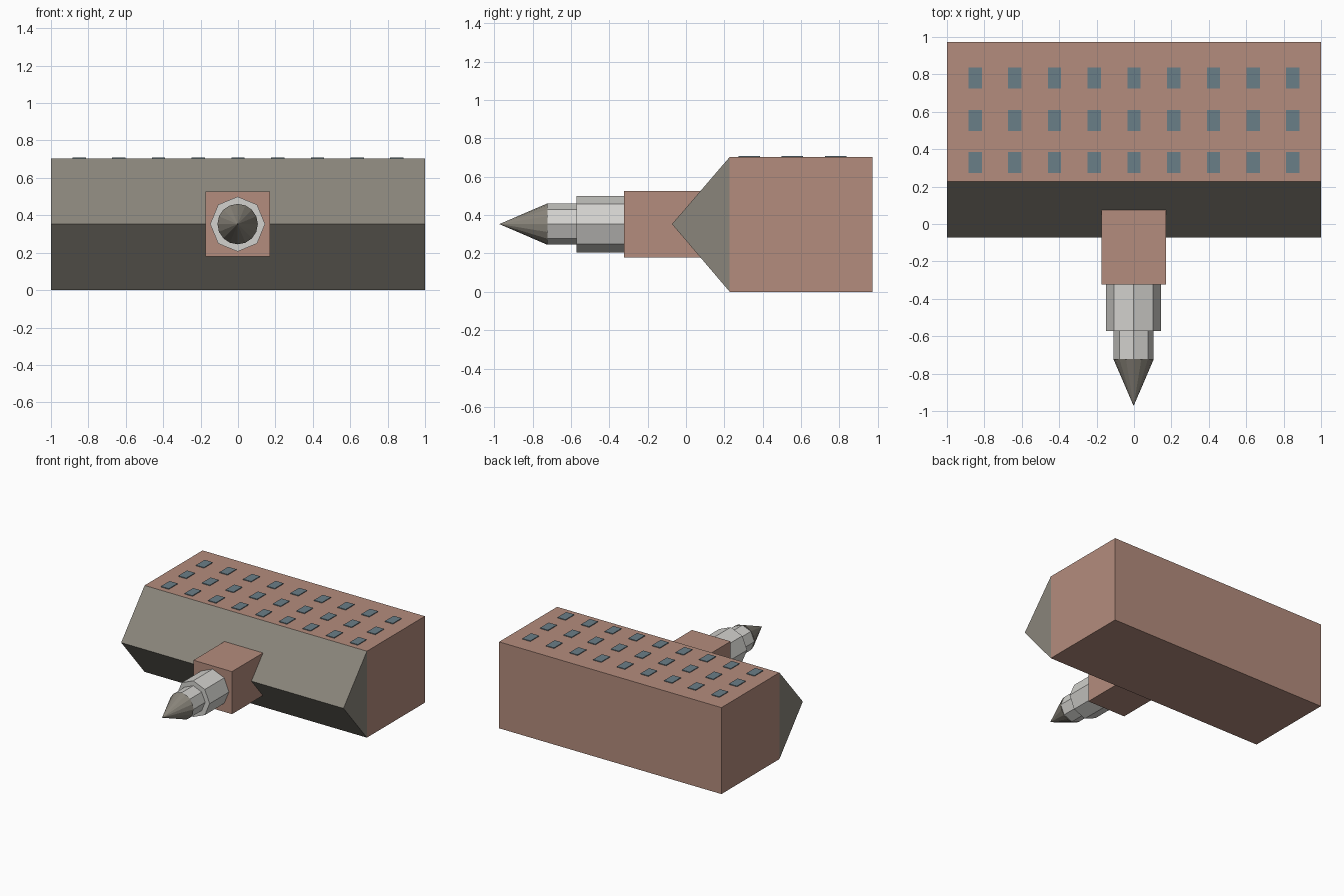
import bpy
from math import pi
from mathutils import Matrix

cube = bpy.data.objects.get("Cube")
if cube:
    bpy.data.objects.remove(cube, do_unlink=True)


def material(name, rgb):
    linear = [((c / 255 + 0.055) / 1.055) ** 2.4 for c in rgb] + [1.0]
    mat = bpy.data.materials.new(name)
    mat.use_nodes = True
    mat.diffuse_color = linear
    mat.node_tree.nodes["Principled BSDF"].inputs["Base Color"].default_value = linear
    return mat


brick = material("brick", (180, 140, 125))
slate = material("slate", (138, 133, 123))
stone = material("pale_stone", (210, 209, 205))
glass = material("window_glass", (106, 126, 135))


def box(name, low, high, mat):
    centre = [(a + b) / 2 for a, b in zip(low, high)]
    bpy.ops.mesh.primitive_cube_add(size=1, location=centre)
    obj = bpy.context.object
    obj.name = name
    obj.data.transform(Matrix.Diagonal([b - a for a, b in zip(low, high)] + [1]))
    obj.data.materials.append(mat)
    return obj


AXIS_Z = 0.353   # height of the tower axis and the roof ridge
TOP = 0.703      # face that carries the windows


def tower_stage(name, sides, radius, tip_radius, back, front, mat):
    # Tapered stage running along -y, with corners on the x and z axes
    bpy.ops.mesh.primitive_cone_add(
        vertices=sides, radius1=radius, radius2=tip_radius, depth=back - front,
        location=(-0.002, (back + front) / 2, AXIS_Z), rotation=(pi / 2, 0, 0))
    obj = bpy.context.object
    obj.name = name
    obj.data.materials.append(mat)


# Main hall
box("hall_walls", (-1, 0.228, 0), (1, 0.973, TOP), brick)

# Gabled roof, ridge pointing to the front
profile = [(0.228, 0), (0.228, TOP), (-0.073, AXIS_Z)]
verts = [(x, y, z) for x in (-1, 1) for y, z in profile]
faces = [(0, 2, 1), (3, 4, 5), (0, 1, 4, 3), (1, 2, 5, 4), (2, 0, 3, 5)]
mesh = bpy.data.meshes.new("roof")
mesh.from_pydata(verts, [], faces)
mesh.materials.append(slate)
roof = bpy.data.objects.new("roof", mesh)
bpy.context.collection.objects.link(roof)

# Tower: square base, two octagonal stages and a spire
box("tower_base", (-0.175, -0.323, 0.18), (0.172, 0.22, 0.526), brick)
tower_stage("belfry", 8, 0.147, 0.147, -0.32, -0.572, stone)
tower_stage("lantern", 8, 0.107, 0.107, -0.57, -0.722, stone)
tower_stage("spire", 16, 0.108, 0, -0.722, -0.973, slate)

# Rows of window plates
for row, y in enumerate((0.33, 0.554, 0.781)):
    for col in range(9):
        x = (col - 4) * 0.2125
        box(f"window_{row + 1}_{col + 1}", (x - 0.036, y - 0.056, TOP - 0.002),
            (x + 0.036, y + 0.056, TOP + 0.006), glass)
